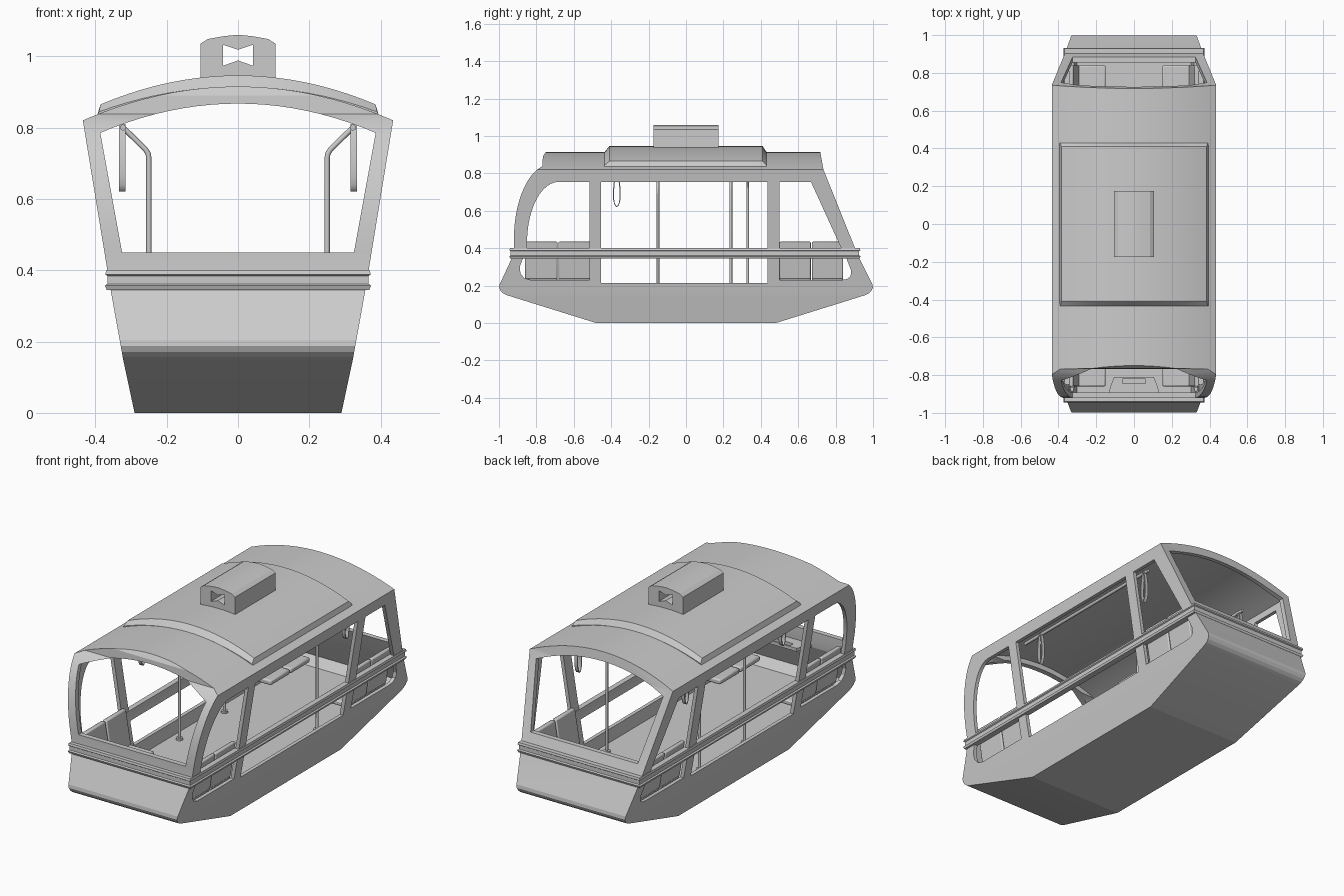
import bpy, bmesh
from math import sin, cos, pi, radians

if "Cube" in bpy.data.objects:
    bpy.data.objects.remove(bpy.data.objects["Cube"])


def make(name, verts, faces, smooth=None):
    bm = bmesh.new()
    vs = [bm.verts.new(v) for v in verts]
    for f in faces:
        bm.faces.new([vs[i] for i in f])
    bmesh.ops.recalc_face_normals(bm, faces=bm.faces)
    me = bpy.data.meshes.new(name)
    bm.to_mesh(me)
    bm.free()
    ob = bpy.data.objects.new(name, me)
    bpy.context.scene.collection.objects.link(ob)
    if smooth:
        shade(ob, smooth)
    return ob


def activate(ob):
    bpy.ops.object.select_all(action='DESELECT')
    ob.select_set(True)
    bpy.context.view_layer.objects.active = ob


def shade(ob, deg):
    activate(ob)
    bpy.ops.object.shade_smooth_by_angle(angle=radians(deg))


def loft(name, sections, closed=False, smooth=None):
    n, m = len(sections[0]), len(sections)
    faces = []
    for i in range(m if closed else m - 1):
        j = (i + 1) % m
        faces += [(i*n + k, i*n + (k+1) % n, j*n + (k+1) % n, j*n + k) for k in range(n)]
    if not closed:
        faces += [tuple(range(n)), tuple(range((m-1)*n, m*n))]
    return make(name, [p for s in sections for p in s], faces, smooth)


def prism(name, pts, axis, a, b):
    put = {'x': lambda p, t: (t, p[0], p[1]),
           'y': lambda p, t: (p[0], t, p[1]),
           'z': lambda p, t: (p[0], p[1], t)}[axis]
    return loft(name, [[put(p, t) for p in pts] for t in (a, b)])


def box(x0, x1, y0, y1):
    return [(x0, y0), (x1, y0), (x1, y1), (x0, y1)]


def boolean(ob, cutter, op='DIFFERENCE'):
    cutter.hide_render = True
    activate(ob)
    m = ob.modifiers.new("cut", 'BOOLEAN')
    m.operation, m.object, m.solver = op, cutter, 'EXACT'
    bpy.ops.object.modifier_apply(modifier=m.name)
    bpy.data.objects.remove(cutter)


def bevel(ob, width, seg=2):
    m = ob.modifiers.new("bevel", 'BEVEL')
    m.width, m.segments = width, seg
    shade(ob, 40)


def arch(w, z, h, n=20):
    return [(w - 2*w*i/n, z + h*(1 - (1 - 2*i/n)**2)) for i in range(n + 1)]


def ellipse(cy, cz, a, b, t0, t1, n=12):
    ts = [radians(t0 + (t1 - t0)*i/n) for i in range(n + 1)]
    return [(cy - a*cos(t), cz + b*sin(t)) for t in ts]


def tube(name, pts, r):
    cu = bpy.data.curves.new(name, 'CURVE')
    cu.dimensions = '3D'
    cu.bevel_depth, cu.bevel_resolution, cu.use_fill_caps = r, 2, True
    sp = cu.splines.new('POLY')
    sp.points.add(len(pts) - 1)
    for p, co in zip(sp.points, pts):
        p.co = (*co, 1)
    ob = bpy.data.objects.new(name, cu)
    bpy.context.scene.collection.objects.link(ob)
    return ob


# Cabin shell: cross-section intersected with the side outline
low = [(0.29, 0), (0.322, 0.15), (0.358, 0.35)]
section = [(-x, z) for x, z in reversed(low)] + low + arch(0.435, 0.82, 0.095)
outline = ([(-0.48, 0), (-0.955, 0.148), (-0.975, 0.157), (-0.99, 0.17), (-0.999, 0.187),
            (-0.997, 0.205), (-0.925, 0.36), (-0.92, 0.40)]
           + ellipse(-0.72, 0.45, 0.20, 0.40, 0, 76)
           + [(-0.765, 0.89), (-0.74, 0.93), (0.715, 0.93), (0.735, 0.82), (0.92, 0.36),
              (0.997, 0.205), (0.999, 0.187), (0.99, 0.17), (0.975, 0.157), (0.955, 0.148), (0.48, 0)])
cabin = prism("cabin_shell", section, 'y', -1.2, 1.2)
boolean(cabin, prism("cutter", outline, 'x', -0.6, 0.6), 'INTERSECT')

# Hollow interior above the floor
inner_low = [(0.302, 0.15), (0.337, 0.35)]
inner = [(-x, z) for x, z in reversed(inner_low)] + inner_low + arch(0.412, 0.80, 0.095)
inner_side = ([(-0.93, 0.15), (-0.968, 0.195), (-0.897, 0.36), (-0.892, 0.40)]
              + ellipse(-0.72, 0.45, 0.172, 0.38, 0, 84)
              + [(-0.735, 0.94), (0.69, 0.94), (0.712, 0.81), (0.892, 0.36), (0.968, 0.195), (0.93, 0.15)])
cavity = prism("cavity", inner, 'y', -1.2, 1.2)
boolean(cavity, prism("cutter", inner_side, 'x', -0.6, 0.6), 'INTERSECT')
boolean(cabin, cavity)

# End windows, one cut through both ends
boolean(cabin, prism("cutter", [(-0.325, 0.45), (0.325, 0.45)] + arch(0.386, 0.785, 0.082), 'y', -1.3, 1.3))

# Side windows, each cut through both sides
windows = [
    [(-0.515, 0.40), (-0.85, 0.40)] + ellipse(-0.68, 0.43, 0.17, 0.325, 0, 90) + [(-0.515, 0.755)],
    box(-0.455, 0.435, 0.40, 0.755),
    [(0.50, 0.40), (0.83, 0.40), (0.668, 0.755), (0.50, 0.755)],
    [(-0.515, 0.345), (-0.872, 0.345), (-0.889, 0.30), (-0.885, 0.265), (-0.865, 0.24), (-0.83, 0.23), (-0.515, 0.23)],
    box(-0.455, 0.435, 0.215, 0.345),
    [(0.50, 0.345), (0.858, 0.345), (0.883, 0.28), (0.88, 0.25), (0.86, 0.235), (0.83, 0.23), (0.50, 0.23)],
]
for w in windows:
    boolean(cabin, prism("cutter", w, 'x', -0.7, 0.7))
shade(cabin, 14)

# Belt rail around the cabin
rail = [(-0.02, 0.345), (0.008, 0.345), (0.013, 0.357), (0.006, 0.362),
        (0.006, 0.384), (0.012, 0.388), (0.009, 0.40), (-0.02, 0.40)]
loft("belt_rail", [[(sx*(0.36 + o), (0.92 + o) if sy > 0 else -(0.932 + o), z) for o, z in rail]
                   for sx, sy in ((-1, -1), (1, -1), (1, 1), (-1, 1))], closed=True)

# Raised roof panel with chamfered ends
roof = []
for y, drop, w in ((-0.435, 0.035, 0.39), (-0.41, 0, 0.385), (0.41, 0, 0.385), (0.43, 0.035, 0.39)):
    top = arch(w, 0.865 - drop*0.6, 0.081 - drop*0.3)
    under = [(0.397*(-1 + i/10), 0.812 + 0.095*(1 - (0.397*(-1 + i/10)/0.435)**2)) for i in range(21)]
    roof.append([(x, y, z) for x, z in top + under])
loft("roof_panel", roof, smooth=20)

# Hanger block with a bow-tie slot
hanger = prism("hanger_block", [(-0.105, 0.91), (0.105, 0.91), (0.105, 1.035), (0.085, 1.048), (0.04, 1.056),
                                (0, 1.06), (-0.04, 1.056), (-0.085, 1.048), (-0.105, 1.035)], 'y', -0.175, 0.175)
boolean(hanger, prism("cutter", [(-0.042, 0.973), (0, 0.988), (0.042, 0.973), (0.042, 1.032),
                                 (0, 1.018), (-0.042, 1.032)], 'y', -0.3, 0.3))
shade(hanger, 20)

for s, side in ((-1, "left"), (1, "right")):
    # Side benches: two cushions and two back pads per corner
    for y0, y1, end in ((-0.86, -0.51, "front"), (0.50, 0.84, "rear")):
        mid = (y0 + y1)/2
        for k, (a, b) in enumerate(((y0, mid - 0.003), (mid + 0.003, y1))):
            tag = f"{side}_{end}_{k + 1}"
            bevel(prism("seat_cushion_" + tag, box(min(s*0.15, s*0.312), max(s*0.15, s*0.312), a, b),
                        'z', 0.222, 0.25), 0.008)
            bevel(prism("seat_back_" + tag, [(s*0.288, 0.235), (s*0.314, 0.235), (s*0.346, 0.435), (s*0.322, 0.435)],
                        'y', a, b), 0.006)
    # Ceiling grab rail and hanging straps
    tube("grab_rail_" + side, [(s*0.322, -0.5, 0.80), (s*0.322, 0.5, 0.80)], 0.009)
    for y in (-0.37, 0.47):
        loops = []
        for i in range(20):
            t = 2*pi*i/20
            wide = 0.014 - 0.006*cos(t)
            ring = []
            for r, dx in ((0, -0.009), (0, 0.009), (0.006, 0.009), (0.006, -0.009)):
                ring.append((s*0.325 + dx, y + (wide + r)*sin(t), 0.715 + (0.089 + r)*cos(t)))
            loops.append(ring)
        loft("strap_" + side, loops, closed=True, smooth=40)

# Standing poles bent toward the grab rails, with floor flanges
for s, y in ((-1, -0.15), (-1, 0.24), (1, 0.33)):
    tube("pole", [(s*0.25, y, 0.15), (s*0.25, y, 0.715), (s*0.252, y, 0.727), (s*0.259, y, 0.738),
                  (s*0.322, y, 0.80)], 0.0075)
    disc = [(s*0.25 + 0.018*cos(i*pi/8), y + 0.018*sin(i*pi/8)) for i in range(16)]
    prism("pole_flange", disc, 'z', 0.148, 0.16)

# Slotted shelf at the front
shelf = prism("front_shelf", [(-0.135, -0.90), (0.135, -0.90), (0.125, -0.86), (0.105, -0.81),
                              (-0.105, -0.81), (-0.125, -0.86)], 'z', 0.36, 0.378)
boolean(shelf, prism("cutter", box(-0.06, 0.06, -0.845, -0.82), 'z', 0.3, 0.5))
